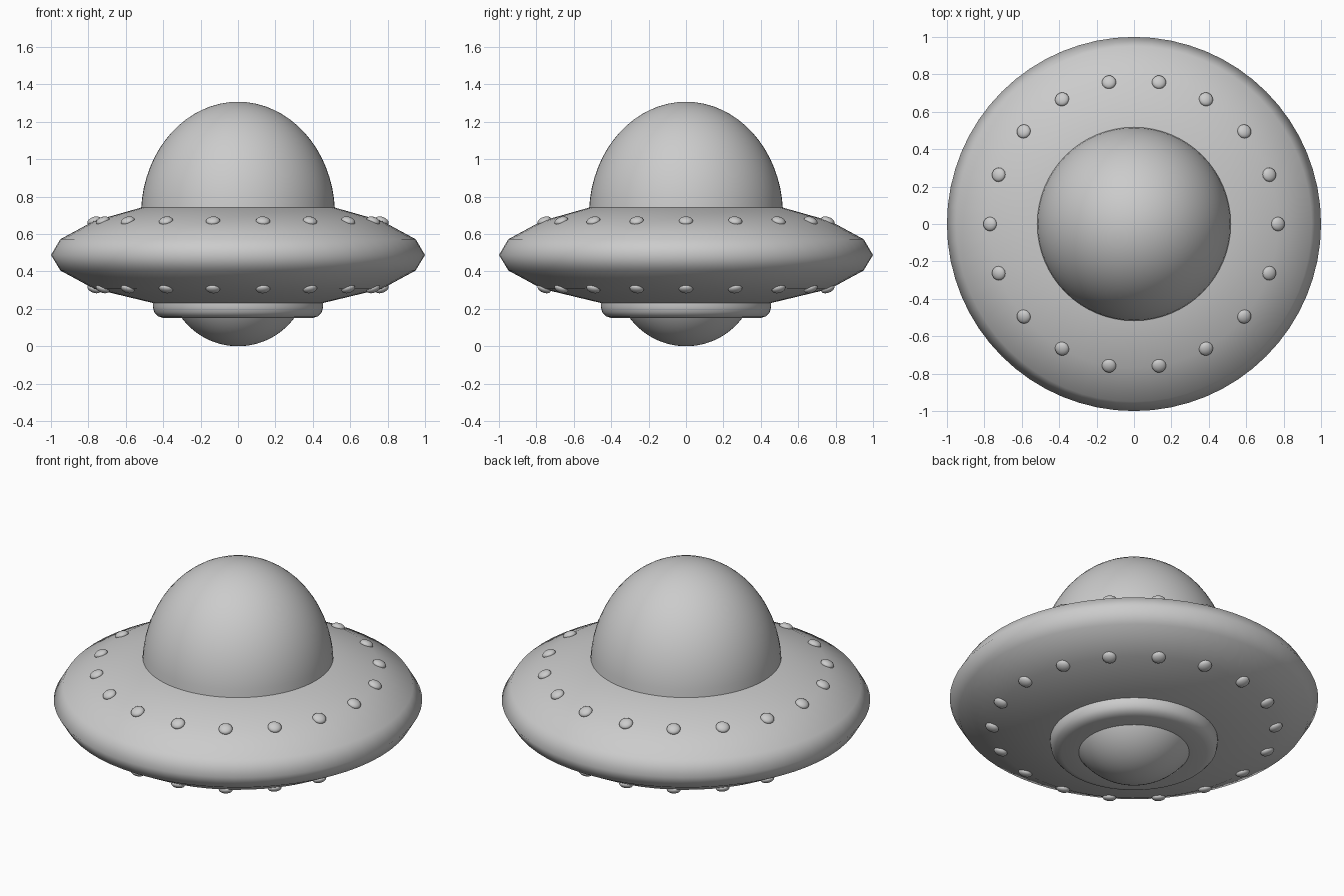
import bpy, bmesh, math
from mathutils import Matrix, Vector

if "Cube" in bpy.data.objects:
    bpy.data.objects.remove(bpy.data.objects["Cube"])


def finish(bm, name, angle):
    bmesh.ops.recalc_face_normals(bm, faces=bm.faces)
    mesh = bpy.data.meshes.new(name)
    bm.to_mesh(mesh)
    bm.free()
    obj = bpy.data.objects.new(name, mesh)
    bpy.context.collection.objects.link(obj)
    bpy.ops.object.select_all(action='DESELECT')
    obj.select_set(True)
    bpy.context.view_layer.objects.active = obj
    bpy.ops.object.shade_smooth_by_angle(angle=math.radians(angle))
    return obj


def lathe(name, profile, angle=65, steps=64):
    """Spin an (r, z) profile around the z axis."""
    bm = bmesh.new()
    verts = [bm.verts.new((r, 0, z)) for r, z in profile]
    edges = [bm.edges.new(pair) for pair in zip(verts, verts[1:])]
    bmesh.ops.spin(bm, geom=verts + edges, cent=(0, 0, 0), axis=(0, 0, 1),
                   angle=math.tau, steps=steps, use_duplicate=False)
    bmesh.ops.remove_doubles(bm, verts=bm.verts, dist=0.0005)
    return finish(bm, name, angle)


def arc(rx, rz, cz, a0, a1, n=16):
    """Elliptical arc profile between two elevation angles in degrees."""
    pts = []
    for i in range(n + 1):
        a = math.radians(a0 + (a1 - a0) * i / n)
        pts.append((max(rx * math.cos(a), 0), cz + rz * math.sin(a)))
    return pts


# Saucer hull
lathe("saucer_hull", [(0, 0.745), (0.30, 0.745), (0.515, 0.742), (0.77, 0.67),
                      (0.95, 0.572), (1.0, 0.488), (0.95, 0.405), (0.77, 0.307),
                      (0.45, 0.23), (0.30, 0.23), (0, 0.23)])

# Cockpit dome
lathe("cockpit_dome", arc(0.519, 0.607, 0.70, 3, 90))

# Ring under the hull and the bulb inside it
lathe("belly_ring", [(0.30, 0.23), (0.455, 0.23), (0.455, 0.21), (0.448, 0.182),
                     (0.428, 0.16), (0.395, 0.15), (0.29, 0.15)], 50)
lathe("belly_bulb", arc(0.375, 0.375, 0.375, -90, -25))


# Rows of lights, flattened along the hull normal
def light_row(name, z, side, count=18):
    bm = bmesh.new()
    tilt = math.radians(22)
    for i in range(count):
        a = math.tau * i / count
        mat = (Matrix.Rotation(a, 4, 'Z')
               @ Matrix.Translation(Vector((0.77, 0, z)))
               @ Matrix.Rotation(side * tilt, 4, 'Y')
               @ Matrix.Diagonal((0.038, 0.038, 0.021, 1)))
        bmesh.ops.create_uvsphere(bm, u_segments=16, v_segments=10, radius=1, matrix=mat)
    return finish(bm, name, 60)


light_row("upper_lights", 0.67, 1)
light_row("lower_lights", 0.307, -1)
